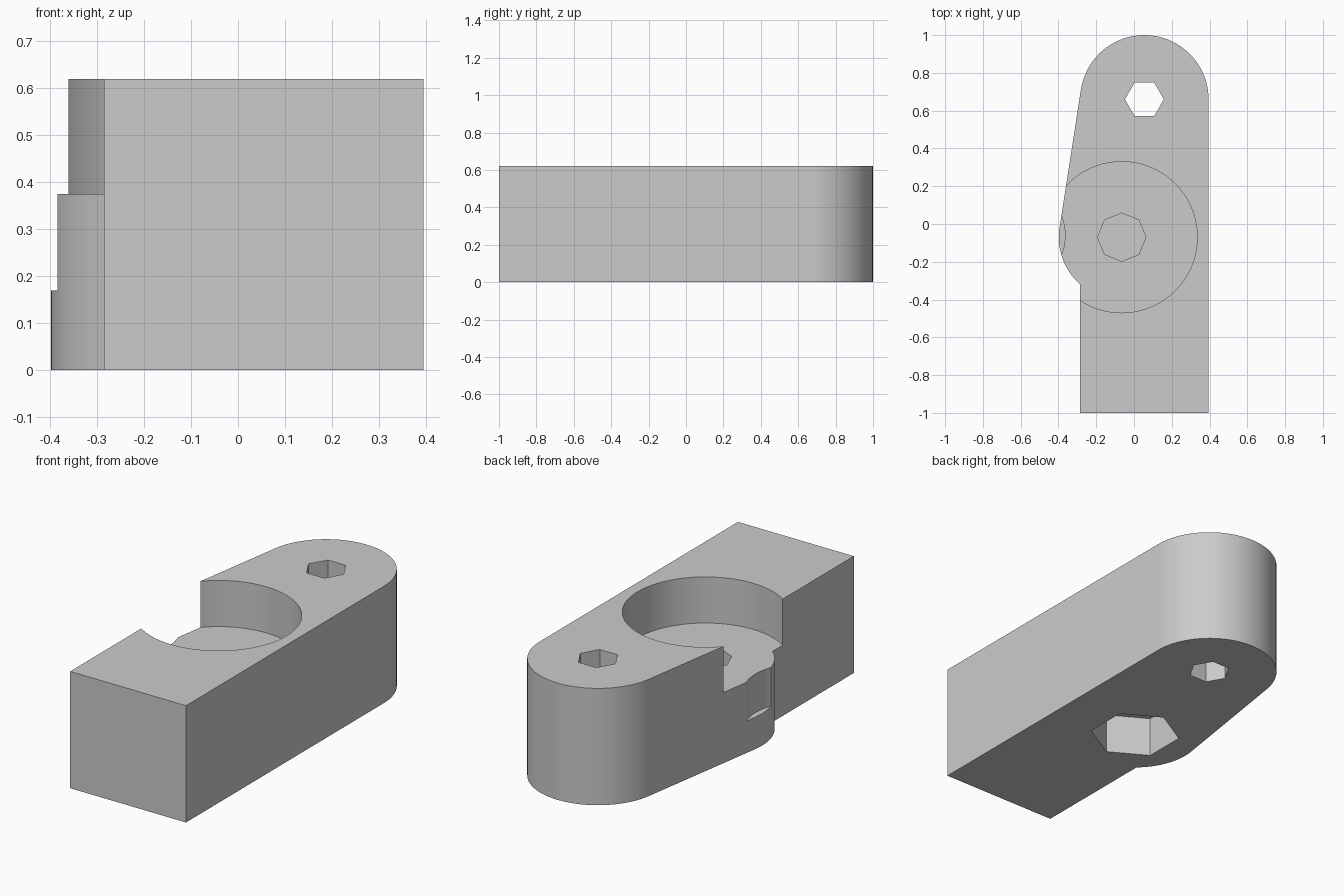
import bpy
import bmesh
from math import sin, cos, pi, radians, sqrt
from mathutils import Matrix, Vector

if "Cube" in bpy.data.objects:
    bpy.data.objects.remove(bpy.data.objects["Cube"])

HEIGHT = 0.62
TAIL, TAIL_R = (0.055, 0.66), 0.34
BOSS, BOSS_R = (-0.065, -0.07), 0.333
LEFT, RIGHT = -0.285, 0.395

grey = bpy.data.materials.new("plain grey")
grey.use_nodes = True
colour = (0.6, 0.6, 0.6, 1)
grey.diffuse_color = colour
grey.node_tree.nodes["Principled BSDF"].inputs["Base Color"].default_value = colour


def arc(centre, radius, start, end, steps):
    """Points along an arc, angles in degrees."""
    angles = [radians(start + (end - start) * i / steps) for i in range(steps + 1)]
    return [(centre[0] + radius * cos(a), centre[1] + radius * sin(a)) for a in angles]


def polygon(centre, radius, sides, turn=0):
    return arc(centre, radius, turn, turn + 360, sides)[:-1]


def prism(name, outline, low, high, matrix=None):
    """Extrude a closed outline from low to high."""
    bm = bmesh.new()
    base = bm.faces.new([bm.verts.new((x, y, low)) for x, y in outline])
    top = bmesh.ops.extrude_face_region(bm, geom=[base])["geom"]
    bmesh.ops.translate(bm, vec=Vector((0, 0, high - low)),
                        verts=[v for v in top if isinstance(v, bmesh.types.BMVert)])
    if matrix:
        bm.transform(matrix)
    bmesh.ops.recalc_face_normals(bm, faces=bm.faces)
    mesh = bpy.data.meshes.new(name)
    bm.to_mesh(mesh)
    bm.free()
    mesh.materials.append(grey)
    obj = bpy.data.objects.new(name, mesh)
    bpy.context.collection.objects.link(obj)
    return obj


# Body: straight block, rounded tail and a round boss joined by a tangent line
outline = [(LEFT, -1), (RIGHT, -1)]
outline += arc(TAIL, TAIL_R, 0, 170.7, 40)
outline += arc(BOSS, BOSS_R, 170.7, 228.7, 16)
outline.append((LEFT, outline[-1][1] - 0.001))
body = prism("bracket_body", outline, 0, HEIGHT)

# Cross slot: two side-by-side circles with a flat-topped 45 degree roof
slot_r, slot_y, slot_z, half = 0.127, -0.718, 0.347, 0.027
roof = half + slot_r * (sqrt(2) - 1)
slot = arc((half, 0), slot_r, -90, 45, 18) + [(roof, slot_r), (-roof, slot_r)]
slot += arc((-half, 0), slot_r, 135, 270, 18)
# local x -> y, local y -> z, local z -> x
across = Matrix(((0, 0, 1, 0), (1, 0, 0, slot_y), (0, 1, 0, slot_z), (0, 0, 0, 1)))

cutters = [
    prism("round_pocket_cutter", polygon(BOSS, 0.4, 72), 0.375, 1),
    prism("bore_cutter", polygon(BOSS, 0.128, 8), 0.23, 0.5),
    prism("nut_recess_cutter", polygon(BOSS, 0.225, 6, 30), -0.2, 0.215),
    prism("tail_hole_cutter", polygon(TAIL, 0.103, 6), -0.2, 1),
    prism("side_relief_cutter", polygon((-0.665, -0.06), 0.3, 64), 0.17, 0.5),
    prism("cross_slot_cutter", slot, -1, 1, across),
]

bpy.context.view_layer.objects.active = body
for cutter in cutters:
    mod = body.modifiers.new(cutter.name, "BOOLEAN")
    mod.operation = "DIFFERENCE"
    mod.solver = "EXACT"
    mod.object = cutter
    bpy.ops.object.modifier_apply(modifier=mod.name)
    bpy.data.objects.remove(cutter)

# Smooth the curved walls, keep the edges sharp
bpy.ops.object.select_all(action="DESELECT")
body.select_set(True)
bpy.ops.object.shade_smooth_by_angle(angle=radians(25))
